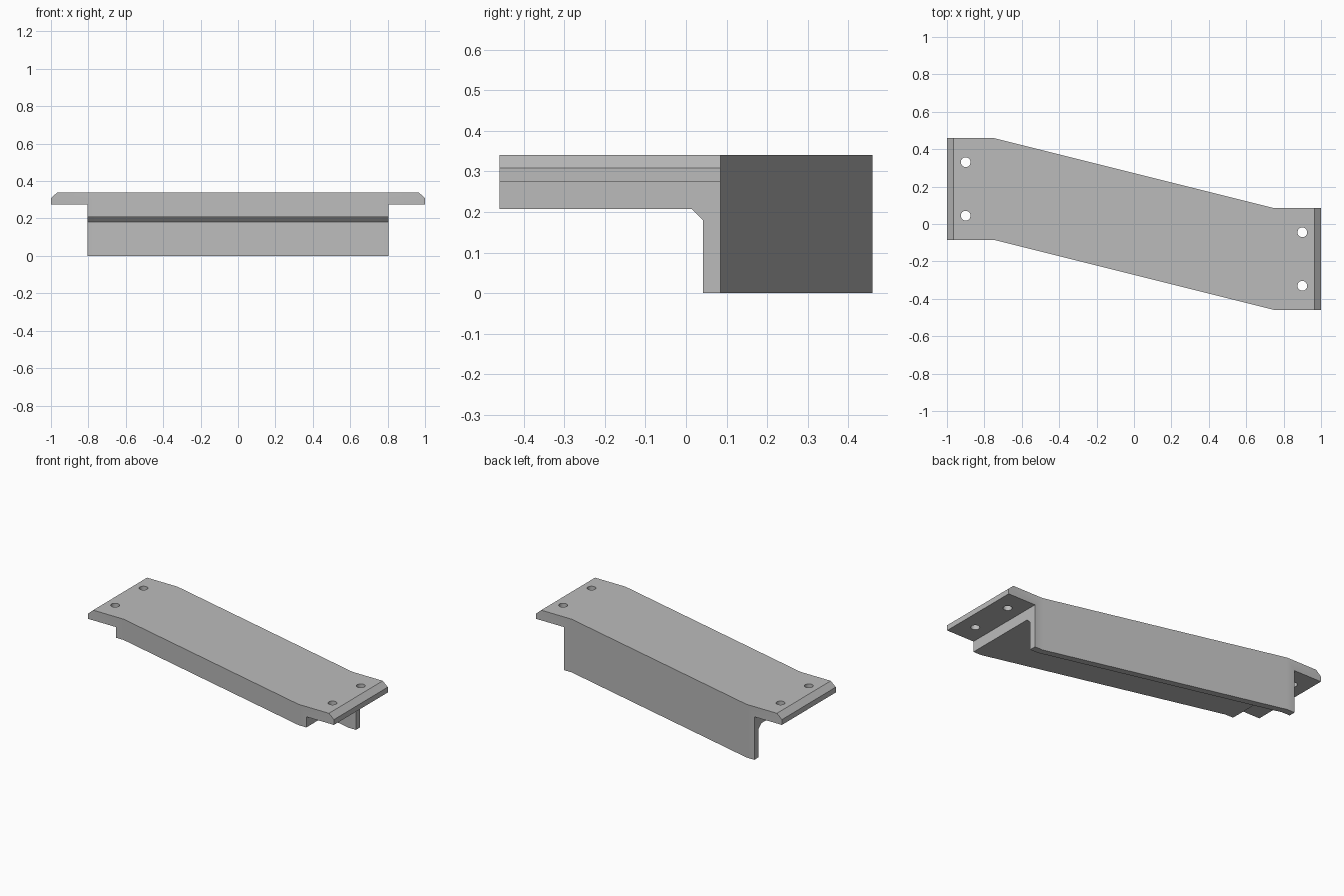
import bpy
import bmesh
import math

if "Cube" in bpy.data.objects:
    bpy.data.objects.remove(bpy.data.objects["Cube"], do_unlink=True)

TOP, PLATE_LOW, SLAB_LOW = 0.34, 0.275, 0.207
BODY_END, KINK, SHIFT = 0.805, 0.75, 0.1875

grey = bpy.data.materials.new("plain grey")
grey.use_nodes = True
colour = (0.5, 0.5, 0.5, 1)
grey.diffuse_color = colour
grey.node_tree.nodes["Principled BSDF"].inputs["Base Color"].default_value = colour


def loft(name, rings):
    """Skin a row of matching closed rings and cap both ends."""
    bm = bmesh.new()
    rows = [[bm.verts.new(p) for p in ring] for ring in rings]
    for a, b in zip(rows, rows[1:]):
        for i in range(len(a)):
            j = (i + 1) % len(a)
            bm.faces.new((a[i], a[j], b[j], b[i]))
    bm.faces.new(rows[0])
    bm.faces.new(rows[-1])
    bmesh.ops.recalc_face_normals(bm, faces=bm.faces)
    mesh = bpy.data.meshes.new(name)
    bm.to_mesh(mesh)
    bm.free()
    obj = bpy.data.objects.new(name, mesh)
    bpy.context.collection.objects.link(obj)
    return obj


def activate(obj):
    bpy.ops.object.select_all(action='DESELECT')
    obj.select_set(True)
    bpy.context.view_layer.objects.active = obj


def cut(obj, cutter):
    cutter.hide_render = True
    activate(obj)
    mod = obj.modifiers.new("cut", 'BOOLEAN')
    mod.operation, mod.solver, mod.object = 'DIFFERENCE', 'EXACT', cutter
    bpy.ops.object.modifier_apply(modifier=mod.name)
    bpy.data.objects.remove(cutter, do_unlink=True)


# Angle section with a deep back wall, stepped sideways along its length
section = [(-0.272, TOP), (0.272, TOP), (0.272, 0), (0.229, 0),
           (0.229, 0.18), (0.202, SLAB_LOW), (-0.272, SLAB_LOW)]
bracket = loft("offset_bracket", [
    [(x, y - SHIFT * max(-1, min(1, x / KINK)), z) for y, z in section]
    for x in (-1, -KINK, KINK, 1)])
bracket.data.materials.append(grey)

for side in (-1, 1):
    # Clear the underside so only the mounting tab remains at the end
    under = [(BODY_END, -0.1), (1.1, -0.1), (1.1, PLATE_LOW), (BODY_END, PLATE_LOW)]
    # Bevel the top edge of the tab
    bevel = [(0.965, TOP), (1.0, 0.309), (1.1, 0.309), (1.1, 0.5), (0.965, 0.5)]
    for shape in (under, bevel):
        cut(bracket, loft("end_cutter", [[(side * x, y, z) for x, z in shape] for y in (-1, 1)]))
    # Pair of screw holes
    for off in (-0.143, 0.143):
        circle = [(side * 0.9 + 0.026 * math.cos(math.tau * i / 32),
                   -side * SHIFT + off + 0.026 * math.sin(math.tau * i / 32)) for i in range(32)]
        cut(bracket, loft("hole_cutter", [[(x, y, z) for x, y in circle] for z in (0.1, 0.5)]))

activate(bracket)
bpy.ops.object.shade_smooth_by_angle(angle=math.radians(30))
